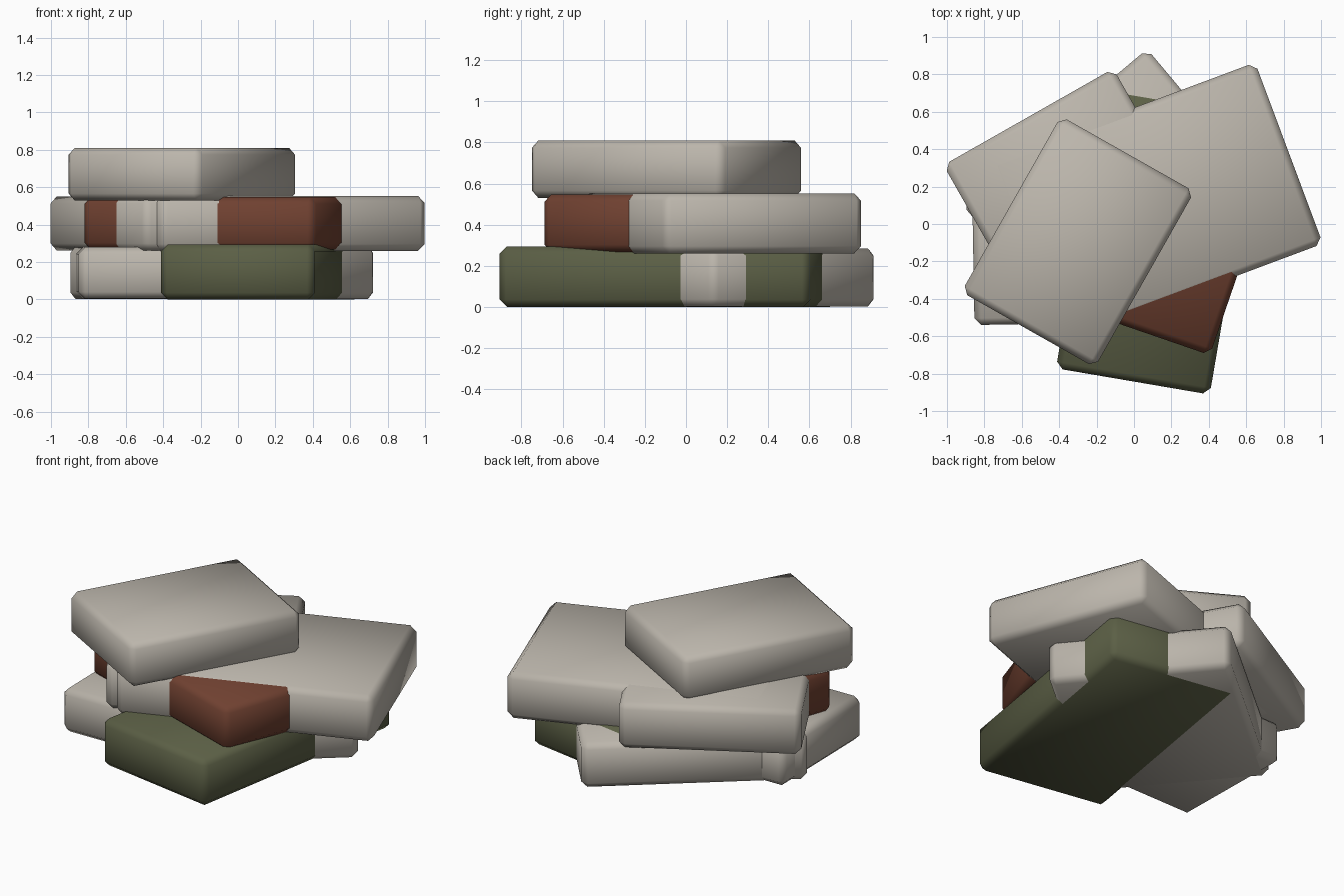
import bpy
from math import radians

cube = bpy.data.objects.get("Cube")
if cube:
    bpy.data.objects.remove(cube, do_unlink=True)


def material(name, rgb):
    m = bpy.data.materials.new(name)
    m.use_nodes = True
    color = (*rgb, 1)
    m.diffuse_color = color
    bsdf = m.node_tree.nodes["Principled BSDF"]
    bsdf.inputs["Base Color"].default_value = color
    bsdf.inputs["Roughness"].default_value = 0.9
    return m


stone = material("pale stone", (0.50, 0.465, 0.41))
moss = material("moss green", (0.105, 0.115, 0.06))
rust = material("rust brown", (0.16, 0.052, 0.03))


def slab(name, mat, center, size, bottom, top, turn):
    """Flat stone with chamfered edges, turned about z."""
    bpy.ops.mesh.primitive_cube_add(size=1)
    ob = bpy.context.object
    ob.name = name
    ob.location = (*center, (bottom + top) / 2)
    ob.scale = (*size, top - bottom)
    bpy.ops.object.transform_apply(location=False, rotation=False, scale=True)
    ob.rotation_euler.z = radians(turn)
    bevel = ob.modifiers.new("chamfer", 'BEVEL')
    bevel.width = 0.036
    bevel.segments = 1
    bpy.ops.object.modifier_apply(modifier=bevel.name)
    ob.data.materials.append(mat)
    bpy.ops.object.shade_smooth_by_angle(angle=radians(50))
    return ob


# Bottom layer
slab("bottom_front_slab", moss, (0.123, -0.086), (0.834, 1.533), 0.0, 0.295, -9.7)
slab("bottom_back_slab", stone, (-0.087, 0.118), (1.292, 1.05), 0.002, 0.285, 40)
slab("bottom_left_slab", stone, (-0.28, -0.125), (1.16, 0.81), 0.004, 0.28, 1)

# Middle layer
slab("middle_right_slab", stone, (0.119, 0.114), (1.515, 1.034), 0.26, 0.553, 20.5)
slab("middle_left_slab", stone, (-0.303, 0.112), (1.045, 1.06), 0.263, 0.55, 29.6)
slab("middle_front_slab", rust, (-0.08, -0.10), (1.31, 0.82), 0.267, 0.547, -19)

# Top layer
slab("top_slab", stone, (-0.30, -0.095), (0.82, 1.08), 0.53, 0.81, -29.5)
